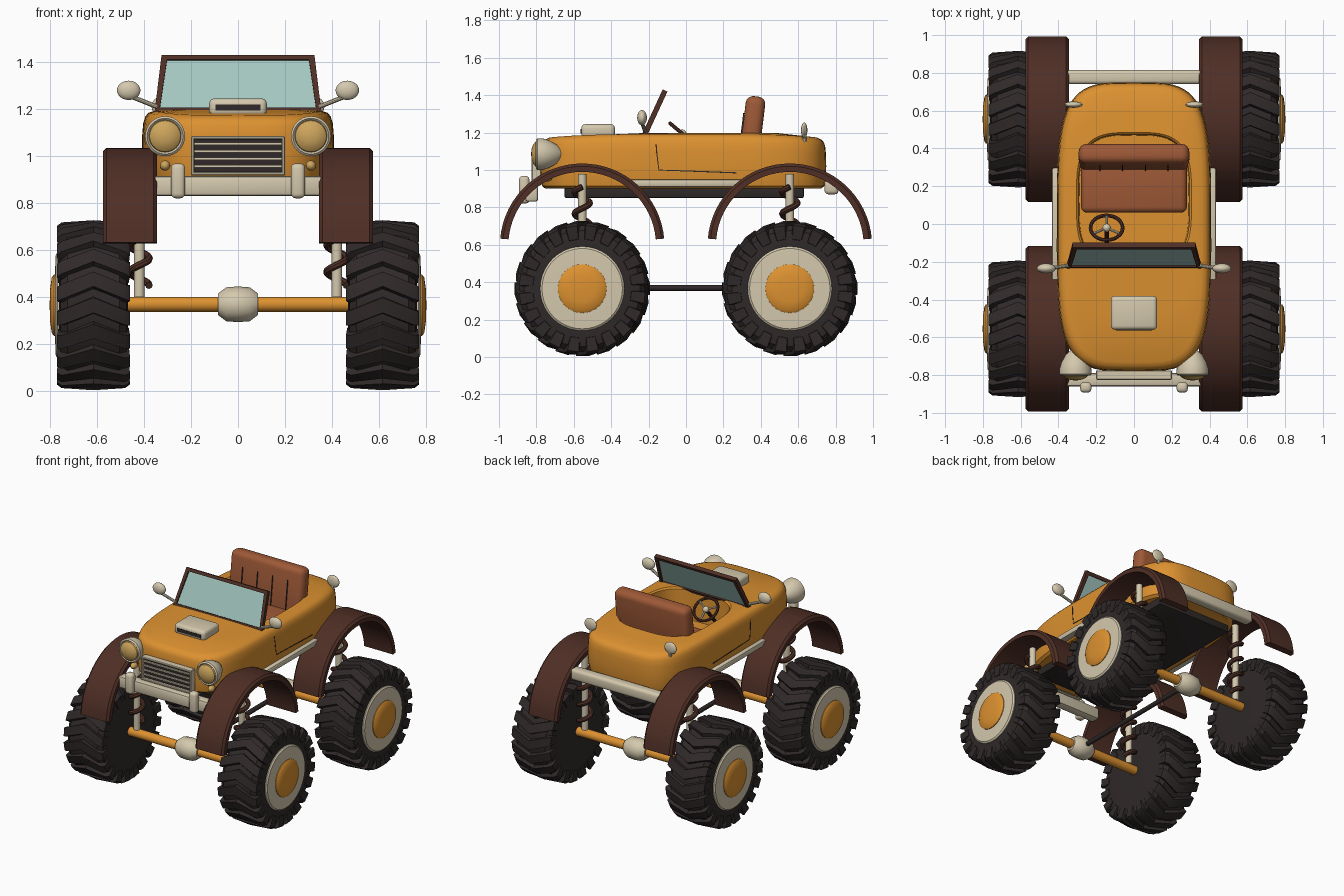
import bpy, bmesh, math
from mathutils import Vector, Matrix

if "Cube" in bpy.data.objects:
    bpy.data.objects.remove(bpy.data.objects["Cube"])

def mat(name, r, g, b):
    m = bpy.data.materials.new(name)
    m.diffuse_color = (r, g, b, 1)
    m.use_nodes = True
    m.node_tree.nodes["Principled BSDF"].inputs["Base Color"].default_value = m.diffuse_color
    return m

ORANGE = mat("orange_paint", .72, .285, .03)
CREAM = mat("cream_trim", .66, .58, .42)
BROWN = mat("dark_brown", .078, .028, .019)
BLACK = mat("rubber_black", .029, .022, .022)
LEATHER = mat("leather", .34, .10, .038)
LENS = mat("amber_lens", .62, .38, .11)
GLASS = mat("glass", .37, .57, .53)

# ---------- helpers ----------
def finish(name, bm, m, M=None):
    if M is not None:
        bm.transform(M)
    bmesh.ops.recalc_face_normals(bm, faces=bm.faces)
    me = bpy.data.meshes.new(name)
    bm.to_mesh(me)
    bm.free()
    me.materials.append(m)
    o = bpy.data.objects.new(name, me)
    bpy.context.collection.objects.link(o)
    return o

def loft(name, rings, m, closed=False, caps=True, M=None):
    bm = bmesh.new()
    R = [[bm.verts.new(p) for p in r] for r in rings]
    n = len(R[0])
    for a, b in zip(R, R[1:] + ([R[0]] if closed else [])):
        for i in range(n):
            j = (i + 1) % n
            bm.faces.new((a[i], a[j], b[j], b[i]))
    if caps and not closed:
        bm.faces.new(R[0])
        bm.faces.new(R[-1])
    return finish(name, bm, m, M)

def lathe(name, profile, m, n=32, M=None):
    """Revolve (radius, x) pairs about the x axis."""
    rings = [[(x, r * math.cos(k * math.tau / n), r * math.sin(k * math.tau / n))
              for k in range(n)] for r, x in profile]
    return loft(name, rings, m, M=M)

def box(name, c, size, m, bevel=0, seg=2, rx=0):
    bm = bmesh.new()
    bmesh.ops.create_cube(bm, size=1)
    bm.transform(Matrix.Diagonal((*size, 1)))
    if bevel:
        bmesh.ops.bevel(bm, geom=bm.edges[:], offset=bevel, segments=seg, profile=.5, affect='EDGES')
    return finish(name, bm, m, Matrix.Translation(c) @ Matrix.Rotation(rx, 4, 'X'))

def ball(name, c, radii, m, u=20, v=12):
    bm = bmesh.new()
    bmesh.ops.create_uvsphere(bm, u_segments=u, v_segments=v, radius=1)
    return finish(name, bm, m, Matrix.Translation(c) @ Matrix.Diagonal((*radii, 1)))

def rod(name, a, b, r, m, n=16):
    a, b = Vector(a), Vector(b)
    M = Matrix.Translation(a) @ (b - a).to_track_quat('X', 'Z').to_matrix().to_4x4()
    return lathe(name, [(r, 0), (r, (b - a).length)], m, n, M)

def tube(name, pts, r, m, cyclic=False, res=2):
    cu = bpy.data.curves.new(name, 'CURVE')
    cu.dimensions = '3D'
    cu.bevel_depth, cu.bevel_resolution, cu.use_fill_caps = r, res, True
    s = cu.splines.new('POLY')
    s.points.add(len(pts) - 1)
    for p, q in zip(s.points, pts):
        p.co = (*q, 1)
    s.use_cyclic_u = cyclic
    cu.materials.append(m)
    o = bpy.data.objects.new(name, cu)
    bpy.context.collection.objects.link(o)
    bpy.ops.object.select_all(action='DESELECT')
    o.select_set(True)
    bpy.context.view_layer.objects.active = o
    bpy.ops.object.convert(target='MESH')

def oval(cy, a, b, z, n=4, drop=0, N=72):
    """Rounded-rectangle ring; drop lowers its two ends."""
    out = []
    for k in range(N):
        c, s = math.cos(k * math.tau / N), math.sin(k * math.tau / N)
        x = a * math.copysign(abs(c) ** (2 / n), c)
        y = b * math.copysign(abs(s) ** (2 / n), s)
        out.append((x, cy + y, z - drop * abs(y / b) ** 4))
    return out

# ---------- body tub with cockpit ----------
levels = [(.93, .90, 0), (.975, .915, 0), (.99, .95, 0), (1, 1.02, 0), (.995, 1.10, .01),
          (.985, 1.145, .015), (.965, 1.17, .02), (.935, 1.184, .022), (.88, 1.192, .018)]
W, L, CY = .408, .765, -.015
rings = [oval(CY, W * s, L - W * (1 - s), z, 4, d) for s, z, d in levels]
hole = oval(.13, .305, .355, 1.198, 3.4)
rings.append([Vector(p).lerp(Vector(q), .5) for p, q in zip(rings[-1], hole)])
rings += [hole, oval(.13, .295, .345, 1.188, 3.4), oval(.13, .29, .34, .98, 3.4)]
loft("body", rings, ORANGE)
box("chassis", (0, -.01, .885), (.60, 1.28, .07), BLACK, .01)

# ---------- seat ----------
box("seat_cushion", (0, .21, 1.04), (.56, .30, .12), LEATHER, .03, 3)
tilt = -.12
box("seat_back", (0, .355, 1.22), (.585, .105, .35), LEATHER, .04, 4, tilt)
for i in range(4):
    box("seat_seam", (-.18 + .12 * i, .2965, 1.20), (.006, .006, .21), BLACK, 0, 1, tilt)

# ---------- windscreen ----------
def screen(inset, off):
    up, nrm = Vector((0, .419, .908)), Vector((0, -.908, .419))
    base = Vector((0, -.225, 1.18)) + nrm * off
    h, wb, wt = .27, .355, .325
    return [base + up * v + Vector((x, 0, 0)) for x, v in
            ((-wb + inset, inset), (wb - inset, inset), (wt - inset, h - inset), (-wt + inset, h - inset))]
loft("windscreen_frame", [screen(0, .014), screen(0, -.014), screen(.023, -.014), screen(.023, .014)],
     BROWN, closed=True)
loft("windscreen_glass", [screen(.02, .004), screen(.02, -.004)], GLASS)

# ---------- steering wheel ----------
SM = Matrix.Translation((-.145, -.02, 1.195)) @ Matrix.Rotation(math.radians(-40), 4, 'X')
circle = [(.085 * math.cos(k * math.tau / 32), .085 * math.sin(k * math.tau / 32), 0) for k in range(32)]
tube("steering_rim", [SM @ Vector(p) for p in circle], .010, BROWN, True)
for k in range(3):
    a = math.radians(90 + 120 * k)
    rod("steering_spoke", SM @ Vector((0, 0, 0)), SM @ Vector((.083 * math.cos(a), .083 * math.sin(a), 0)), .007, CREAM, 8)
ball("steering_hub", SM.translation, (.022, .022, .022), CREAM)
rod("steering_column", SM.translation, SM @ Vector((0, 0, -.19)), .012, BROWN, 10)

# ---------- nose: scoop, grille, bumpers ----------
box("hood_scoop", (0, -.47, 1.208), (.245, .18, .075), CREAM, .022, 3)
box("scoop_slot", (0, -.5585, 1.207), (.19, .009, .024), BLACK)
box("grille_back", (0, -.79, 1.0), (.37, .03, .14), BLACK)
for z in (.925, 1.078):
    box("grille_frame", (0, -.80, z), (.40, .05, .014), CREAM, .004, 1)
for x in (-.193, .193):
    box("grille_frame_side", (x, -.80, 1.0), (.014, .05, .165), CREAM, .004, 1)
for i in range(4):
    box("grille_bar", (0, -.808, .957 + .032 * i), (.37, .016, .010), CREAM)
box("front_bumper", (0, -.825, .873), (.72, .07, .085), CREAM, .015, 2)
box("rear_bumper", (0, .778, .91), (.72, .075, .08), CREAM, .02, 3)

for s in (-1, 1):
    # headlights, indicators and overriders
    HM = Matrix.Translation((s * .31, -.765, 1.085)) @ Matrix.Rotation(math.radians(-90), 4, 'Z')
    lathe("headlight_shell", [(.02, -.10), (.05, -.075), (.075, -.03), (.084, 0), (.085, .03),
                              (.076, .038), (.068, .03)], CREAM, 32, HM)
    lathe("headlight_lens", [(.07, .025), (.066, .04), (.05, .053), (.025, .061), (.004, .063)], LENS, 32, HM)
    ball("indicator", (s * .31, -.745, .96), (.022, .03, .022), LENS, 16, 10)
    box("overrider", (s * .255, -.865, .895), (.06, .055, .148), CREAM, .02, 3)
    # mirrors and tail lamps
    rod("mirror_arm", (s * .345, -.22, 1.21), (s * .45, -.235, 1.252), .010, CREAM, 10)
    ball("mirror", (s * .465, -.235, 1.28), (.05, .026, .041), CREAM)
    ball("tail_lamp", (s * .32, .632, 1.212), (.048, .017, .043), CREAM)
    rod("tail_lamp_foot", (s * .315, .632, 1.15), (s * .315, .632, 1.20), .012, CREAM, 10)
    # running board and door seam
    box("running_board", (s * .405, .01, .93), (.06, .62, .04), CREAM, .01, 2)
    seam = [(-.16, 1.14, .984), (-.155, 1.08, .996), (-.145, 1.0, .998), (.06, .993, .997), (.27, .985, .995)]
    tube("door_seam", [(s * (W * k - .001), y, z) for y, z, k in seam], .004, BLACK, False, 0)

# ---------- wheels ----------
def lugs(name, M, flip, count=20):
    """Chevron treads: each lug bends forward at the tyre centre."""
    bm = bmesh.new()
    stations = [(-.150, .265, .255, .17), (-.155, .338, .30, .17), (-.135, .353, .32, .15), (0, .363, .32, 0),
                (.135, .353, .32, .15), (.155, .338, .30, .17), (.150, .265, .255, .17)]
    for k in range(count):
        prev = None
        for x, ro, ri, sweep in stations:
            mid = k * math.tau / count + sweep
            xi = x * .85
            ring = []
            for r, px, da in ((ri, xi, -.115), (ro, x, -.09), (ro, x, .09), (ri, xi, .115)):
                a = mid + da
                ring.append(bm.verts.new((px, r * math.cos(a), r * math.sin(a))))
            if prev:
                for i in range(4):
                    j = (i + 1) % 4
                    bm.faces.new((prev[i], prev[j], ring[j], ring[i]))
            else:
                bm.faces.new(ring)
            prev = ring
        bm.faces.new(prev)
    return finish(name, bm, BLACK, M)

for s in (-1, 1):
    for y in (-.555, .555):
        M = Matrix.Translation((s * .615, y, .366)) @ Matrix.Diagonal((s, 1, 1, 1))
        lathe("tire", [(.05, -.143), (.26, -.147), (.31, -.14), (.335, -.11), (.337, .11), (.31, .14),
                       (.26, .147), (.20, .145)], BLACK, 40, M)
        lugs("tread", M, s)
        lathe("rim", [(.225, .13), (.225, .152), (.215, .160), (.15, .163), (.03, .163)], CREAM, 40, M)
        lathe("hub_cap", [(.130, .155), (.130, .168), (.118, .177), (.07, .184), (.01, .186)], ORANGE, 32, M)
        # fender arch
        sect = [(.395, .345), (.425, .345), (.44, .36), (.44, .56), (.425, .575), (.395, .575)]
        arc = [math.radians(5 + 170 * k / 32) for k in range(33)]
        loft("fender", [[(s * x, y + r * math.cos(a), .595 + r * math.sin(a)) for r, x in sect] for a in arc], BROWN)
        # shock absorber with coil spring
        rod("shock", (s * .42, y, .40), (s * .42, y, .98), .023, CREAM)
        coil = [(s * .42 + .042 * math.cos(k * math.tau / 16), y + .042 * math.sin(k * math.tau / 16),
                 .45 + .46 * k / 64) for k in range(65)]
        tube("coil_spring", coil, .016, BROWN)

# ---------- axles and drive shaft ----------
for y in (-.555, .555):
    rod("axle", (-.49, y, .37), (.49, y, .37), .032, ORANGE, 20)
    lathe("differential", [(.045, -.086), (.072, -.05), (.076, 0), (.072, .05), (.045, .086)], CREAM, 12,
          Matrix.Translation((0, y, .37)))
rod("drive_shaft", (0, -.555, .37), (0, .555, .37), .016, BLACK, 12)

# ---------- shading ----------
bpy.ops.object.select_all(action='SELECT')
bpy.context.view_layer.objects.active = bpy.context.selected_objects[0]
bpy.ops.object.shade_smooth_by_angle(angle=math.radians(35))
